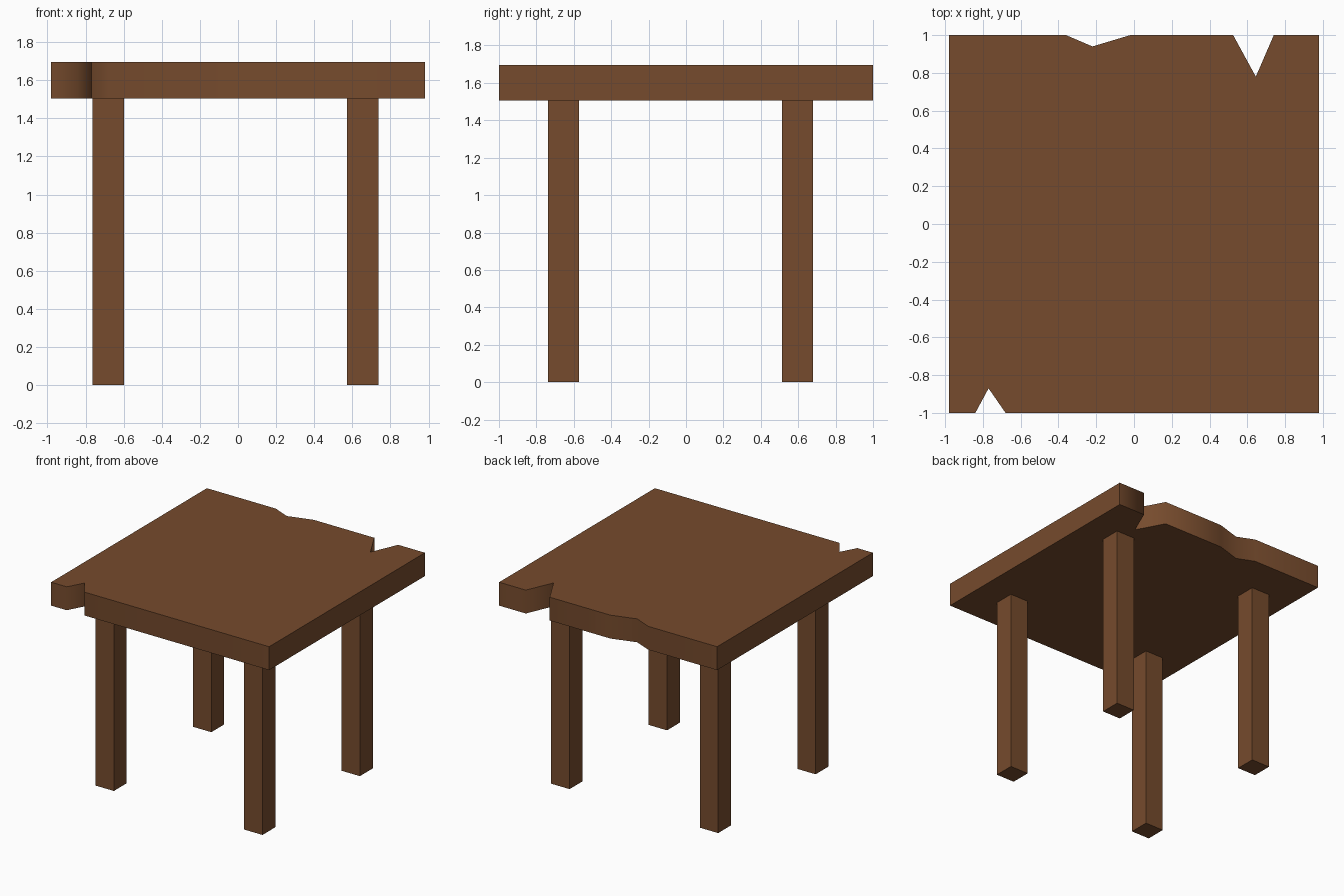
import bpy, bmesh

if "Cube" in bpy.data.objects:
    bpy.data.objects.remove(bpy.data.objects["Cube"])

wood = bpy.data.materials.new("brown_wood")
wood.diffuse_color = (0.18, 0.07, 0.026, 1)
wood.use_nodes = True
wood.node_tree.nodes["Principled BSDF"].inputs["Base Color"].default_value = wood.diffuse_color

LEG_TOP, TOP = 1.505, 1.695


def extrude_outline(name, outline, z0, z1):
    """Solid prism from a counter-clockwise outline."""
    bm = bmesh.new()
    face = bm.faces.new([bm.verts.new((x, y, z0)) for x, y in outline])
    ext = bmesh.ops.extrude_face_region(bm, geom=[face], use_keep_orig=True)
    verts = [g for g in ext["geom"] if isinstance(g, bmesh.types.BMVert)]
    bmesh.ops.translate(bm, verts=verts, vec=(0, 0, z1 - z0))
    bmesh.ops.recalc_face_normals(bm, faces=bm.faces)
    mesh = bpy.data.meshes.new(name)
    bm.to_mesh(mesh)
    bm.free()
    mesh.materials.append(wood)
    obj = bpy.data.objects.new(name, mesh)
    bpy.context.collection.objects.link(obj)
    return obj


# Tabletop slab with chipped notches in the front and back edges
front_edge = [(-0.98, -1), (-0.84, -1), (-0.77, -0.87), (-0.68, -1), (0.98, -1)]
back_edge = [(0.98, 1), (0.74, 1), (0.645, 0.78), (0.525, 1),
             (-0.02, 1), (-0.22, 0.94), (-0.36, 1), (-0.98, 1)]
tabletop = extrude_outline("tabletop", front_edge + back_edge, LEG_TOP, TOP)

# The notch walls blend softly into the rim
bpy.context.view_layer.objects.active = tabletop
tabletop.select_set(True)
bpy.ops.object.shade_smooth_by_angle(angle=1.22)

# Four square legs, slightly off centre
h = 0.0825
for side, x in (("left", -0.682), ("right", 0.654)):
    for end, y in (("front", -0.655), ("back", 0.596)):
        square = [(x - h, y - h), (x + h, y - h), (x + h, y + h), (x - h, y + h)]
        extrude_outline(f"{end}_{side}_leg", square, 0, LEG_TOP)
